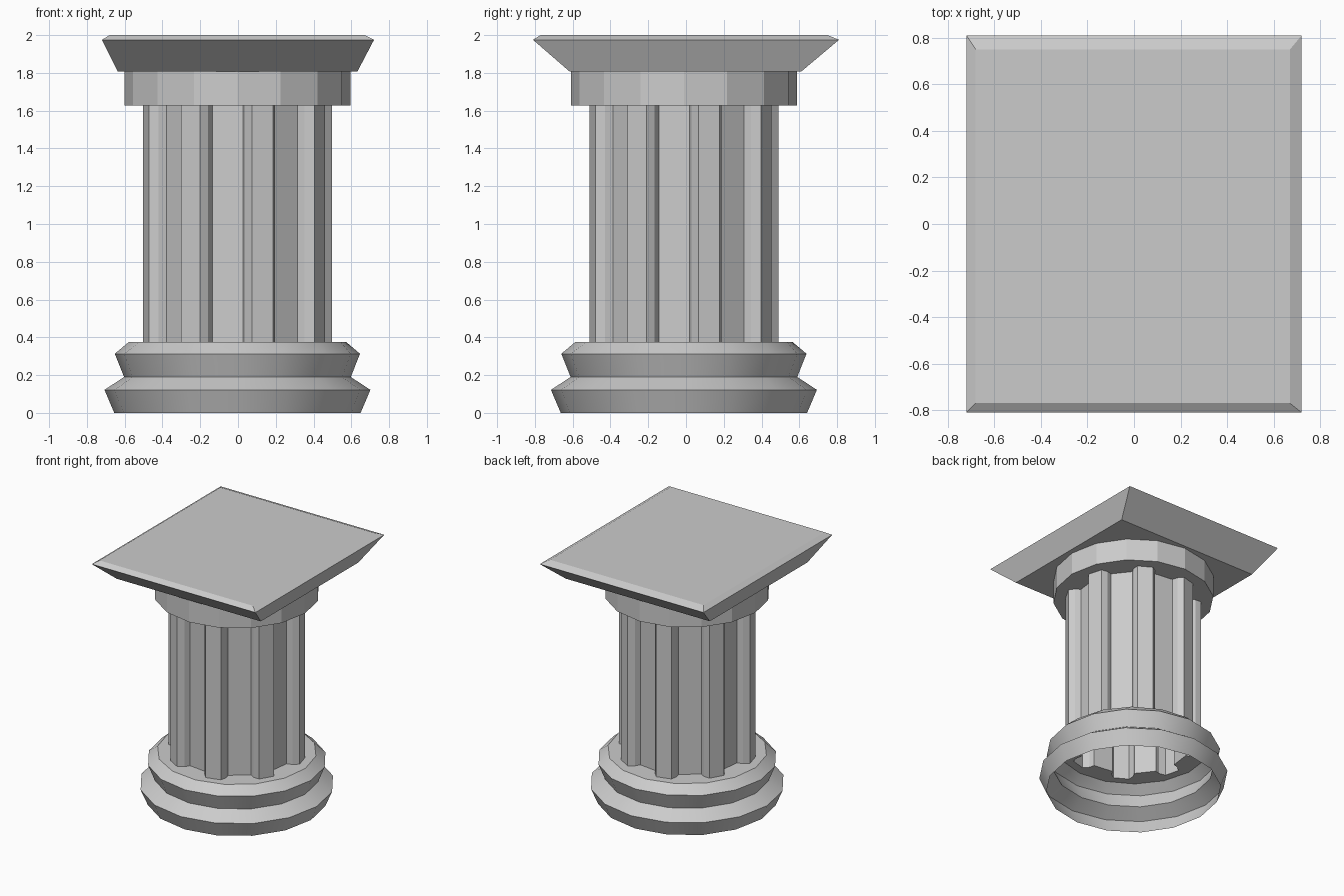
import bpy, bmesh
from math import sin, cos, radians, tau

if "Cube" in bpy.data.objects:
    bpy.data.objects.remove(bpy.data.objects["Cube"])

CX, CY = -0.003, -0.011     # column axis
SIDES = 16
TWIST = 4.0                 # degrees the fluted shaft is turned from the round parts
Z_FOOT, Z_NECK, Z_CAP = 0.375, 1.628, 1.807


def circle(r, turn=0.0):
    return [(CX + r * cos(radians(turn) + tau * i / SIDES),
             CY + r * sin(radians(turn) + tau * i / SIDES)) for i in range(SIDES)]


def fluted_outline():
    # eight ribs: straight sides, then chamfered to a narrower face
    rib = [(0.412, -0.082), (0.456, -0.082), (0.502, -0.058),
           (0.502, 0.058), (0.456, 0.082), (0.412, 0.082)]
    pts = []
    for k in range(8):
        a = radians(TWIST + 11.25 + 45 * k)
        pts += [(CX + u * cos(a) - v * sin(a), CY + u * sin(a) + v * cos(a)) for u, v in rib]
    return pts


def rect(x0, x1, y0, y1):
    return [(x0, y0), (x1, y0), (x1, y1), (x0, y1)]


def ring(bm, pts, z):
    return [bm.verts.new((x, y, z)) for x, y in pts]


def skin(bm, a, b):
    n = len(a)
    for i in range(n):
        j = (i + 1) % n
        bm.faces.new((a[i], a[j], b[j], b[i]))


def loft(bm, sections):
    rings = [ring(bm, p, z) for p, z in sections]
    for a, b in zip(rings, rings[1:]):
        skin(bm, a, b)
    return rings


def flat_collar(bm, outer, z, up):
    # flat ring between a round edge and the fluted outline
    inner = ring(bm, fluted_outline(), z)
    edges = []
    for loop in (outer, inner):
        for i in range(len(loop)):
            e = (loop[i], loop[(i + 1) % len(loop)])
            edges.append(bm.edges.get(e) or bm.edges.new(e))
    bmesh.ops.triangle_fill(bm, use_beauty=True, edges=edges, normal=(0, 0, up))


def finish(bm, name, smooth=False):
    if name != "shaft":
        bmesh.ops.recalc_face_normals(bm, faces=bm.faces[:])
    me = bpy.data.meshes.new(name)
    bm.to_mesh(me)
    bm.free()
    ob = bpy.data.objects.new(name, me)
    bpy.context.collection.objects.link(ob)
    if smooth:
        bpy.ops.object.select_all(action='DESELECT')
        ob.select_set(True)
        bpy.context.view_layer.objects.active = ob
        bpy.ops.object.shade_smooth_by_angle(angle=radians(24))
    return ob


# stepped base, open underneath
bm = bmesh.new()
rings = loft(bm, [(circle(0.652), 0.0), (circle(0.704), 0.122), (circle(0.600), 0.190),
                  (circle(0.649), 0.313), (circle(0.577, TWIST), Z_FOOT)])
flat_collar(bm, rings[-1], Z_FOOT, 1)
finish(bm, "base", smooth=True)

# fluted hollow shaft
bm = bmesh.new()
loft(bm, [(fluted_outline(), Z_FOOT), (fluted_outline(), Z_NECK)])
finish(bm, "shaft")

# round neck under the slab
bm = bmesh.new()
rings = loft(bm, [(circle(0.598), Z_NECK), (circle(0.598), Z_CAP)])
flat_collar(bm, rings[0], Z_NECK, -1)
finish(bm, "neck")

# flared rectangular top slab
bm = bmesh.new()
rings = loft(bm, [(rect(-0.637, 0.632, -0.616, 0.610), Z_CAP),
                  (rect(-0.72, 0.72, -0.81, 0.81), 1.975),
                  (rect(-0.68, 0.67, -0.77, 0.75), 2.0)])
bm.faces.new(rings[0][::-1])
bm.faces.new(rings[-1])
finish(bm, "top_slab")
